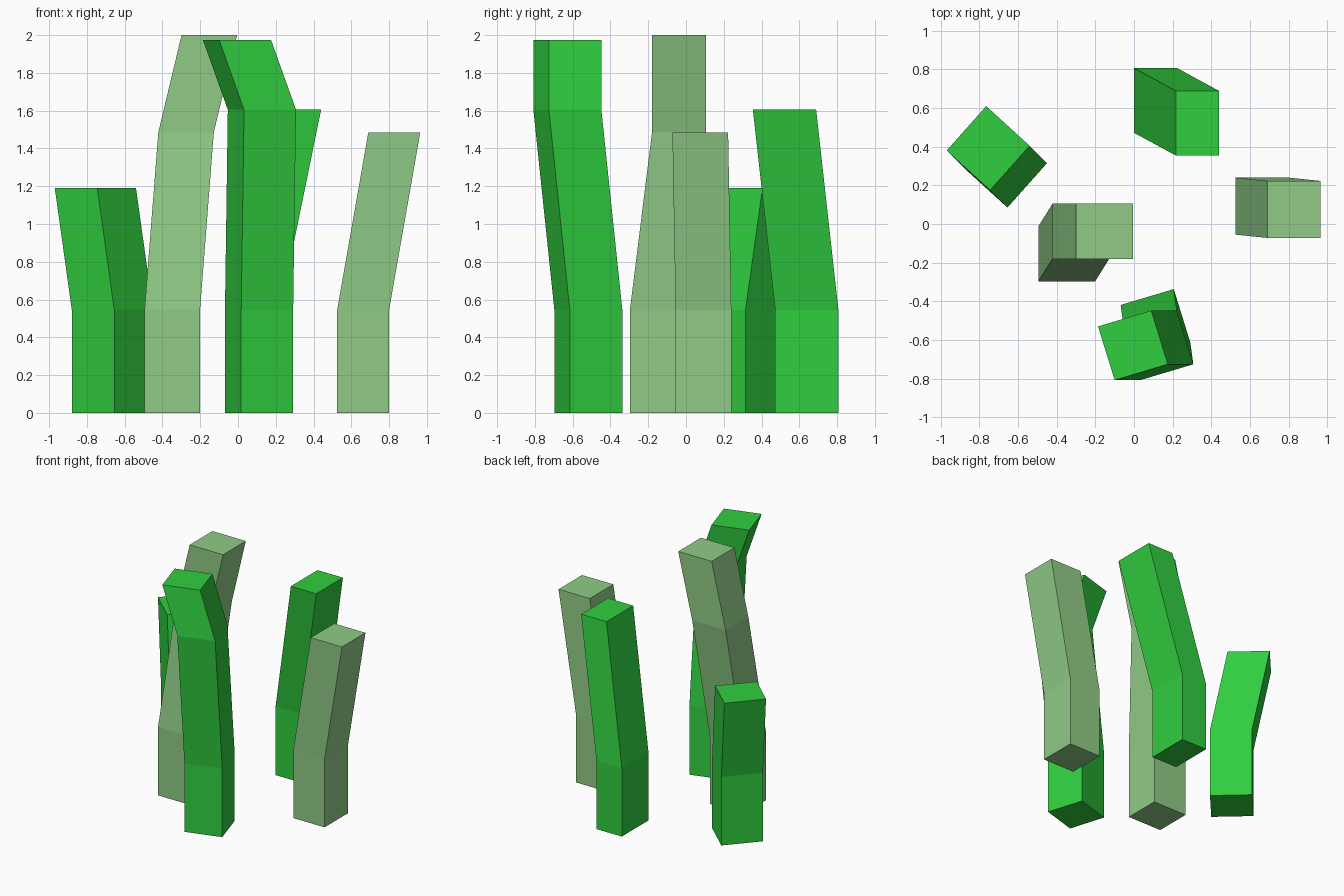
import bpy
import bmesh
from mathutils import Vector

if "Cube" in bpy.data.objects:
    bpy.data.objects.remove(bpy.data.objects["Cube"])


def material(name, color):
    mat = bpy.data.materials.new(name)
    mat.diffuse_color = color
    mat.use_nodes = True
    mat.node_tree.nodes["Principled BSDF"].inputs["Base Color"].default_value = mat.diffuse_color
    return mat


bright = material("bright_green", (0.03, 0.62, 0.05, 1))
pale = material("pale_green", (0.28, 0.60, 0.24, 1))


def blade(name, corner, edge_a, edge_b, path, mat):
    """Sweep a parallel base section through (dx, dy, z) offsets."""
    c, a, b = Vector(corner), Vector(edge_a), Vector(edge_b)
    section = (c, c + a, c + a + b, c + b)
    bm = bmesh.new()
    rings = [[bm.verts.new((p.x + dx, p.y + dy, z)) for p in section]
             for dx, dy, z in path]
    for low, high in zip(rings, rings[1:]):
        for i in range(4):
            j = (i + 1) % 4
            bm.faces.new((low[i], low[j], high[j], high[i]))
    bm.faces.new(rings[0][::-1])
    bm.faces.new(rings[-1])
    bmesh.ops.recalc_face_normals(bm, faces=bm.faces)
    mesh = bpy.data.meshes.new(name)
    bm.to_mesh(mesh)
    bm.free()
    mesh.materials.append(mat)
    obj = bpy.data.objects.new(name, mesh)
    bpy.context.collection.objects.link(obj)


# Heights shared by all bends
ROOT = (0, 0, 0)
Z1 = 0.545

# Straight-set blades
blade("right_blade", (0.525, -0.055), (0.275, 0), (0, 0.295),
      [ROOT, (0, 0, Z1), (0.165, -0.017, 1.485)], pale)
blade("tall_blade", (-0.495, -0.297), (0.294, 0), (0, 0.285),
      [ROOT, (0, 0, Z1), (0.073, 0.117, 1.485), (0.196, 0.117, 2.0)], pale)
blade("back_blade", (0.0, 0.472), (0.223, 0), (0, 0.335),
      [ROOT, (0, 0, Z1), (0.217, -0.118, 1.605)], bright)

# Turned blades
blade("left_blade", (-0.655, 0.085), (0.205, 0.23), (-0.225, 0.205),
      [ROOT, (0, 0, Z1), (-0.09, 0.09, 1.19)], bright)
blade("front_blade", (0.017, -0.697), (0.275, 0.082), (-0.086, 0.278),
      [ROOT, (0, 0, Z1), (0.015, -0.111, 1.605), (-0.117, -0.111, 1.975)], bright)
